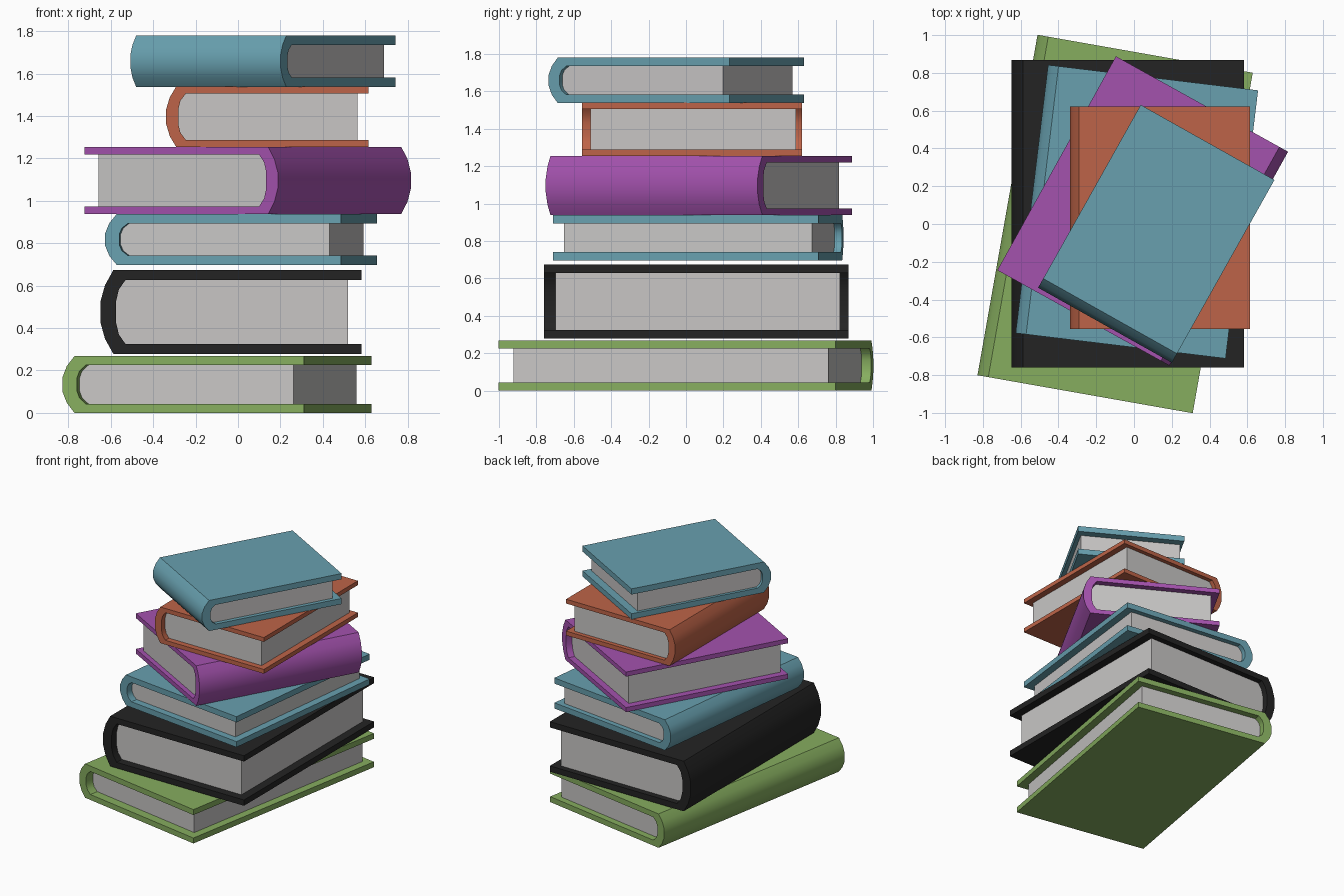
import bpy
import bmesh
from math import radians

if "Cube" in bpy.data.objects:
    bpy.data.objects.remove(bpy.data.objects["Cube"], do_unlink=True)


def material(name, rgb):
    """Flat material from an 8-bit display colour, converted to linear."""
    lin = [((c / 255 + 0.055) / 1.055) ** 2.4 for c in rgb] + [1.0]
    mat = bpy.data.materials.new(name)
    mat.use_nodes = True
    mat.diffuse_color = lin
    mat.node_tree.nodes["Principled BSDF"].inputs["Base Color"].default_value = lin
    return mat


teal = material("teal_cloth", (104, 160, 175))
green = material("green_cloth", (134, 173, 95))
purple = material("purple_cloth", (164, 82, 174))
orange = material("orange_cloth", (190, 100, 72))
black = material("black_cloth", (35, 35, 35))
paper = material("paper", (200, 198, 197))


def rounded_side(x_fore, x_spine, depth, z0, z1, steps):
    """Open outline in x-z: fore edge, rounded spine, back to the fore edge."""
    h = z1 - z0
    lower = [(x_fore, z0)] + [(x_spine + depth * d, z0 + h * f) for d, f in steps]
    return lower + [(x, z0 + z1 - z) for x, z in reversed(lower)]


def prism(name, outline, y0, y1, mat, place):
    """Extrude an x-z outline along y and set it down on the stack."""
    bm = bmesh.new()
    front = [bm.verts.new((x, y0, z)) for x, z in outline]
    back = [bm.verts.new((x, y1, z)) for x, z in outline]
    bm.faces.new(front)
    bm.faces.new(back[::-1])
    for i in range(len(outline)):
        j = (i + 1) % len(outline)
        bm.faces.new((front[j], front[i], back[i], back[j]))
    bmesh.ops.recalc_face_normals(bm, faces=bm.faces)
    mesh = bpy.data.meshes.new(name)
    bm.to_mesh(mesh)
    bm.free()
    mesh.materials.append(mat)
    mesh.shade_smooth()
    mesh.set_sharp_from_angle(angle=radians(38))
    obj = bpy.data.objects.new(name, mesh)
    x, y, z, turn = place
    obj.location = (x, y, z)
    obj.rotation_euler.z = radians(turn)
    bpy.context.collection.objects.link(obj)


OUTER = ((1, 0), (0.36, 0.18), (0, 0.38))
INNER = ((1, 0), (0.3, 0.15), (0, 0.34))


def book(name, mat, width, length, height, board, place):
    """Hardback with its spine on local -x: wrapped cover and page block."""
    w = width / 2
    outer = rounded_side(w, -w, 0.05 * width, 0, height, OUTER)
    cavity = (-w + 0.06 * width, 0.037 * width, board, height - board, INNER)
    inner = rounded_side(w, *cavity)
    prism(name + "_cover", outer + inner[::-1], -length / 2, length / 2, mat, place)
    # Pages fill the cavity, set back from the three open edges
    pages = rounded_side(w - 0.053 * width, *cavity)
    prism(name + "_pages", pages, -0.462 * length, 0.472 * length, paper, place)


# Stack from bottom to top: size, board thickness, then x, y, z and turn
book("green_book", green, 1.157, 1.83, 0.268, 0.043, (-0.10, 0, 0, -10))
book("black_book", black, 1.233, 1.627, 0.396, 0.046, (-0.033, 0.055, 0.278, 0))
book("lower_teal_book", teal, 1.12, 1.43, 0.242, 0.045, (0.015, 0.065, 0.697, -6.9))
book("purple_book", purple, 1.042, 1.295, 0.317, 0.036, (0.046, 0.069, 0.938, 151))
book("orange_book", orange, 0.954, 1.177, 0.286, 0.034, (0.138, 0.033, 1.254, 0))
book("upper_teal_book", teal, 1.11, 0.812, 0.242, 0.045, (0.118, -0.052, 1.538, 60.7))
